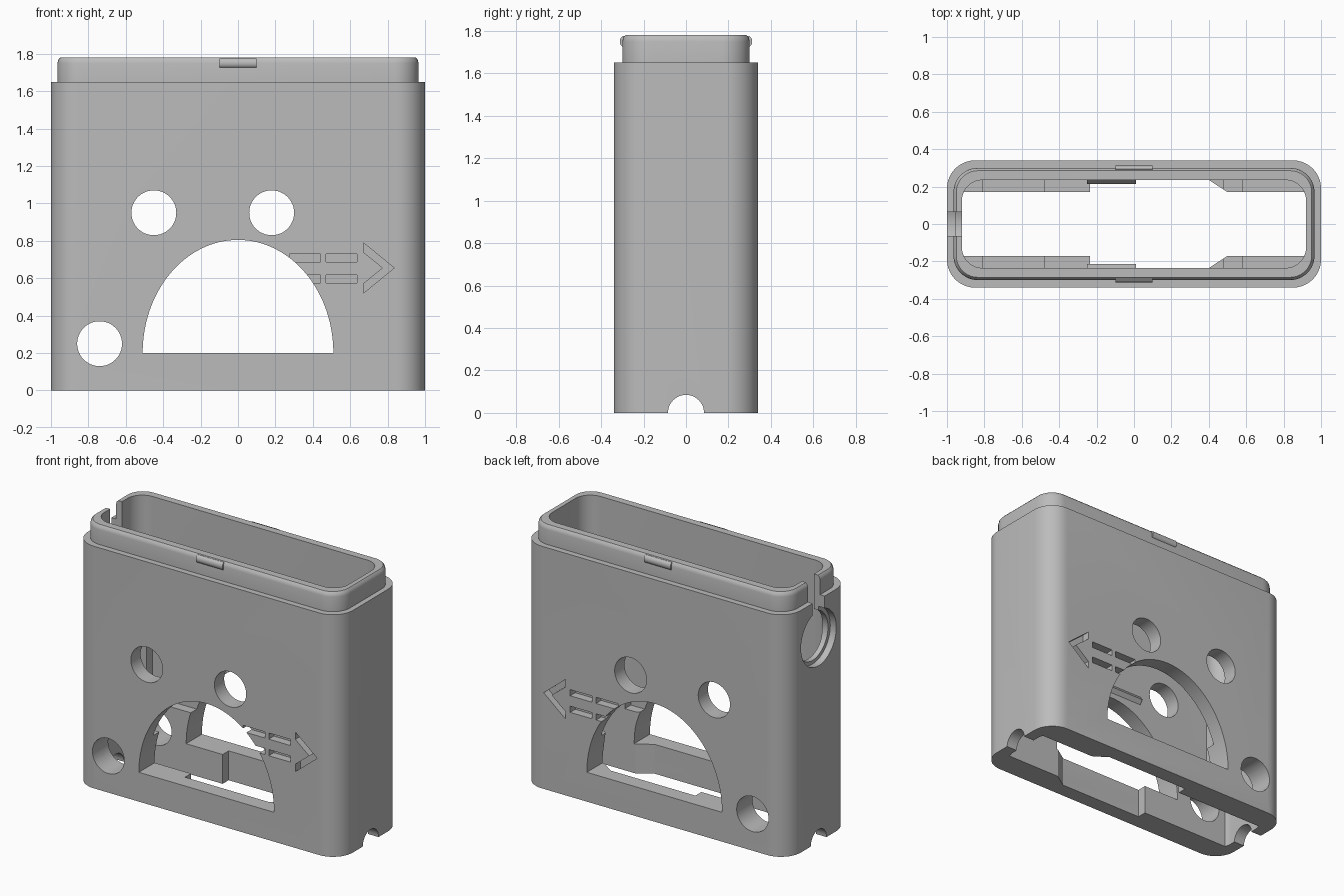
import bpy, bmesh
from math import sin, cos, pi, radians

cube = bpy.data.objects.get("Cube")
if cube:
    bpy.data.objects.remove(cube, do_unlink=True)

grey = bpy.data.materials.new("plain grey")
grey.use_nodes = True
colour = (0.5, 0.5, 0.5, 1)
grey.diffuse_color = colour
grey.node_tree.nodes["Principled BSDF"].inputs["Base Color"].default_value = colour


def make_object(name, bm):
    bmesh.ops.recalc_face_normals(bm, faces=bm.faces)
    mesh = bpy.data.meshes.new(name)
    bm.to_mesh(mesh)
    bm.free()
    mesh.materials.append(grey)
    ob = bpy.data.objects.new(name, mesh)
    bpy.context.collection.objects.link(ob)
    return ob


def rounded_rect(hx, hy, r, steps=10):
    pts = []
    for i, (sx, sy) in enumerate([(1, 1), (-1, 1), (-1, -1), (1, -1)]):
        for k in range(steps + 1):
            a = (i + k / steps) * pi / 2
            pts.append((sx * (hx - r) + r * cos(a), sy * (hy - r) + r * sin(a)))
    return pts


def ellipse(u, v, ru, rv, turn=2 * pi, n=48):
    count = n if turn == 2 * pi else n + 1
    return [(u + ru * cos(turn * i / n), v + rv * sin(turn * i / n)) for i in range(count)]


def rect(u0, u1, v0, v1):
    return [(u0, v0), (u1, v0), (u1, v1), (u0, v1)]


def prism(name, pts, axis, lo, hi):
    """Extrude a 2D outline along the given axis."""
    place = {"x": lambda u, v, w: (w, u, v),
             "y": lambda u, v, w: (u, w, v),
             "z": lambda u, v, w: (u, v, w)}[axis]
    bm = bmesh.new()
    a = [bm.verts.new(place(u, v, lo)) for u, v in pts]
    b = [bm.verts.new(place(u, v, hi)) for u, v in pts]
    bm.faces.new(a)
    bm.faces.new(b[::-1])
    for i in range(len(pts)):
        j = (i + 1) % len(pts)
        bm.faces.new((a[i], b[i], b[j], a[j]))
    return make_object(name, bm)


# Case shell: one closed loft of rounded rectangles, outside up and inside down
levels = [(1, .34, .15, 0), (1, .34, .15, 1.65),
          (.965, .3, .13, 1.65), (.965, .3, .13, 1.75),
          (.961, .296, .126, 1.768), (.95, .285, .115, 1.78),
          (.92, .235, .11, 1.78), (.92, .235, .11, 0)]
bm = bmesh.new()
rings = [[bm.verts.new((x, y, z)) for x, y in rounded_rect(hx, hy, r)]
         for hx, hy, r, z in levels]
for i, ring in enumerate(rings):
    nxt = rings[(i + 1) % len(rings)]
    for k in range(len(ring)):
        m = (k + 1) % len(ring)
        bm.faces.new((ring[k], ring[m], nxt[m], nxt[k]))
shell = make_object("case_shell", bm)

# Inner rails and posts along both long walls
inner = []
for side, label in ((-1, "front"), (1, "back")):
    w, t = side * .236, side * .17

    def rail(name, outline, height):
        inner.append(prism(f"{label}_{name}", outline, "z", 0, height))

    rail("left_rail", [(.4, w), (.5, t), (.58, t), (.58, w)], .42)
    rail("left_post", rect(.58, .92, w, t), .5)
    rail("right_rail_low", rect(-.5, -.235, w, t), .2)
    rail("right_rail", rect(-.81, -.47, w, t), .42)
    rail("right_post", rect(-.92, -.81, w, t), .9)

# Round holes, arch and cable notches go right through
through = [prism("cut_hole", ellipse(x, z, .12, .12), "y", -.5, .5)
           for x, z in ((-.45, .95), (.18, .95), (-.74, .25))]
through.append(prism("cut_arch", ellipse(0, .2, .51, .605, pi), "y", -.5, .5))
through.append(prism("cut_notch", ellipse(0, 0, .085, .085), "x", -1.2, 1.2))

# Keyhole socket and slot in the right end
ends = [prism("cut_socket", ellipse(0, 1.39, .19, .19), "x", -1.1, -.955),
        prism("cut_socket_inner", ellipse(0, 1.39, .165, .165), "x", -1.1, -.85),
        prism("cut_slot", rect(-.065, .065, 1.45, 1.9), "x", -1.1, -.85)]

# Engraved dashed arrow on both faces
arrow = [rect(u, u + .165, v, v + .042) for u in (.275, .47) for v in (.575, .688)]
arrow.append([(.67, .52), (.835, .655), (.67, .79), (.67, .74), (.775, .655), (.67, .57)])
engraving = [prism("cut_arrow", outline, "y", lo, hi)
             for outline in arrow for lo, hi in ((-.4, -.285), (.285, .4))]


def carve(target, cutters):
    bpy.context.view_layer.objects.active = target
    for cutter in cutters:
        mod = target.modifiers.new("cut", "BOOLEAN")
        mod.operation = "DIFFERENCE"
        mod.solver = "EXACT"
        mod.object = cutter
        bpy.ops.object.modifier_apply(modifier=mod.name)


carve(shell, through + ends + engraving)
for part in inner:
    carve(part, through)
for cutter in through + ends + engraving:
    bpy.data.objects.remove(cutter, do_unlink=True)

# Snap bumps outside the lip and ribs inside the walls
parts = [shell] + inner
for side, label in ((-1, "front"), (1, "back")):
    parts.append(prism(f"{label}_snap_bump", ellipse(side * .293, 1.75, .019, .026, n=16),
                       "x", -.1, .1))
    parts.append(prism(f"{label}_inner_rib",
                       [(side * .236, .84), (side * .213, .87), (side * .236, .9)],
                       "x", -.25, .01))

# Smooth the rounded corners, keep the edges sharp
bpy.ops.object.select_all(action="DESELECT")
for part in parts:
    part.select_set(True)
bpy.context.view_layer.objects.active = shell
bpy.ops.object.shade_smooth_by_angle(angle=radians(30))
